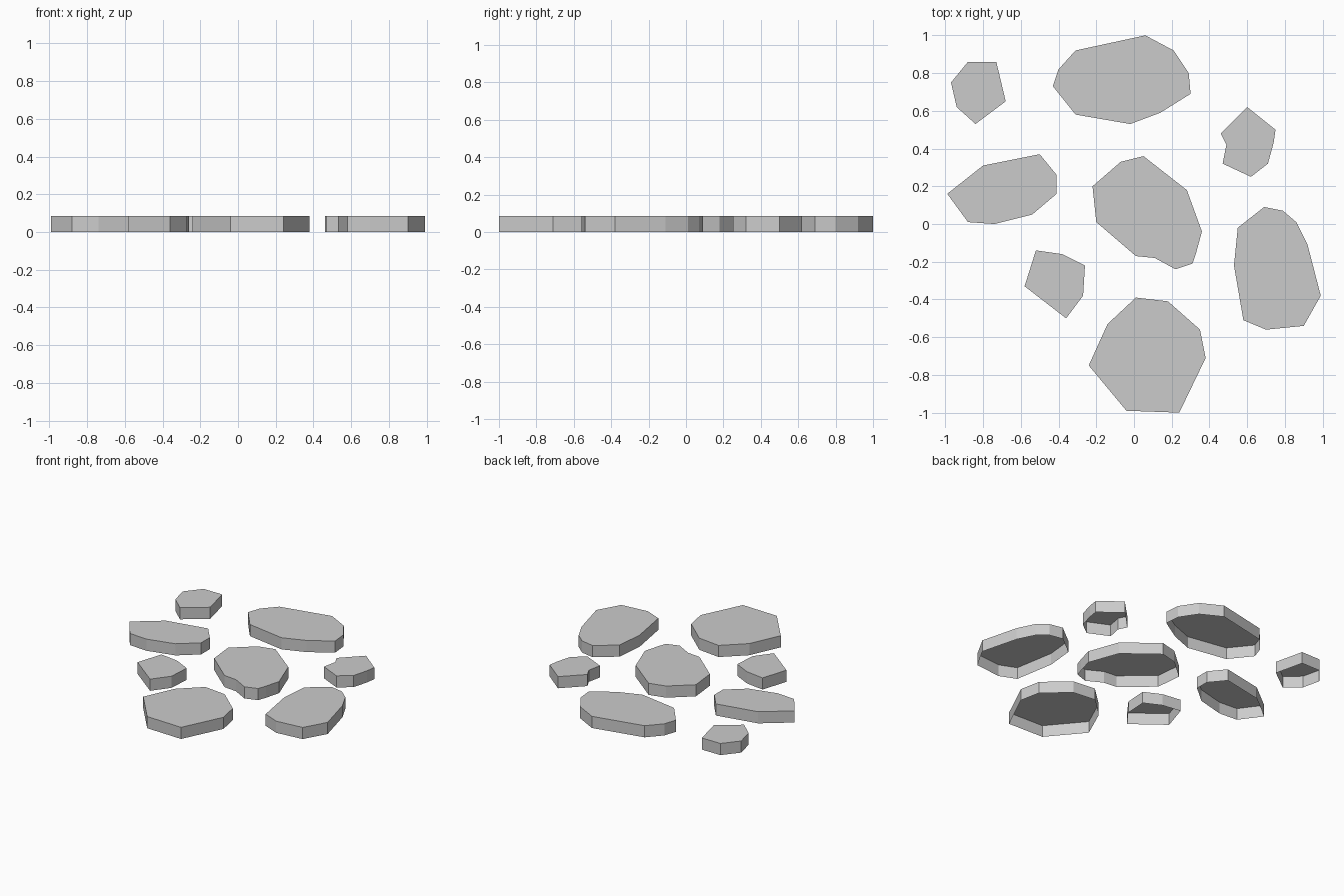
import bpy
import bmesh

default_cube = bpy.data.objects.get("Cube")
if default_cube:
    bpy.data.objects.remove(default_cube, do_unlink=True)

THICKNESS = 0.085

# Plain grey stone
stone_grey = bpy.data.materials.new("stone_grey")
stone_grey.use_nodes = True
grey = (0.6, 0.6, 0.6, 1.0)
stone_grey.diffuse_color = grey
stone_grey.node_tree.nodes["Principled BSDF"].inputs["Base Color"].default_value = grey


def paving_stone(name, outline):
    """Flat slab with upright sides and an open underside; outline runs clockwise."""
    bm = bmesh.new()
    top = [bm.verts.new((x, y, THICKNESS)) for x, y in reversed(outline)]
    foot = [bm.verts.new((v.co.x, v.co.y, 0)) for v in top]
    bm.faces.new(top)
    for i in range(len(top)):
        j = (i + 1) % len(top)
        bm.faces.new((foot[i], foot[j], top[j], top[i]))
    mesh = bpy.data.meshes.new(name)
    bm.to_mesh(mesh)
    bm.free()
    mesh.materials.append(stone_grey)
    stone = bpy.data.objects.new(name, mesh)
    bpy.context.collection.objects.link(stone)
    return stone


# Back row
paving_stone("back_large_stone", [
    (-.43, .73), (-.40, .82), (-.31, .92), (.06, 1), (.21, .92),
    (.29, .80), (.30, .69), (.14, .59), (-.02, .53), (-.31, .58)])
paving_stone("back_right_small_stone", [
    (-.97, .75), (-.88, .86), (-.73, .86), (-.68, .65), (-.84, .53), (-.94, .62)])

# Middle rows
paving_stone("left_small_stone", [
    (.46, .48), (.60, .62), (.75, .50), (.74, .43),
    (.71, .32), (.62, .25), (.47, .32), (.49, .42)])
paving_stone("right_long_stone", [
    (-.99, .16), (-.80, .31), (-.50, .37), (-.41, .26),
    (-.41, .16), (-.54, .05), (-.74, 0), (-.88, .01)])
paving_stone("centre_stone", [
    (-.22, .20), (-.07, .33), (.05, .36), (.28, .18), (.36, -.04), (.33, -.15),
    (.31, -.21), (.22, -.24), (.11, -.18), (.01, -.17), (-.20, .01)])
paving_stone("left_long_stone", [
    (.55, -.02), (.69, .09), (.79, .07), (.86, .01), (.92, -.11),
    (.99, -.38), (.90, -.54), (.70, -.56), (.58, -.51), (.53, -.22)])

# Front row
paving_stone("front_right_small_stone", [
    (-.52, -.14), (-.38, -.16), (-.26, -.22), (-.27, -.38), (-.36, -.50), (-.58, -.33)])
paving_stone("front_large_stone", [
    (-.24, -.75), (-.14, -.53), (.01, -.39), (.18, -.41),
    (.35, -.56), (.38, -.71), (.24, -1), (-.04, -.99)])
